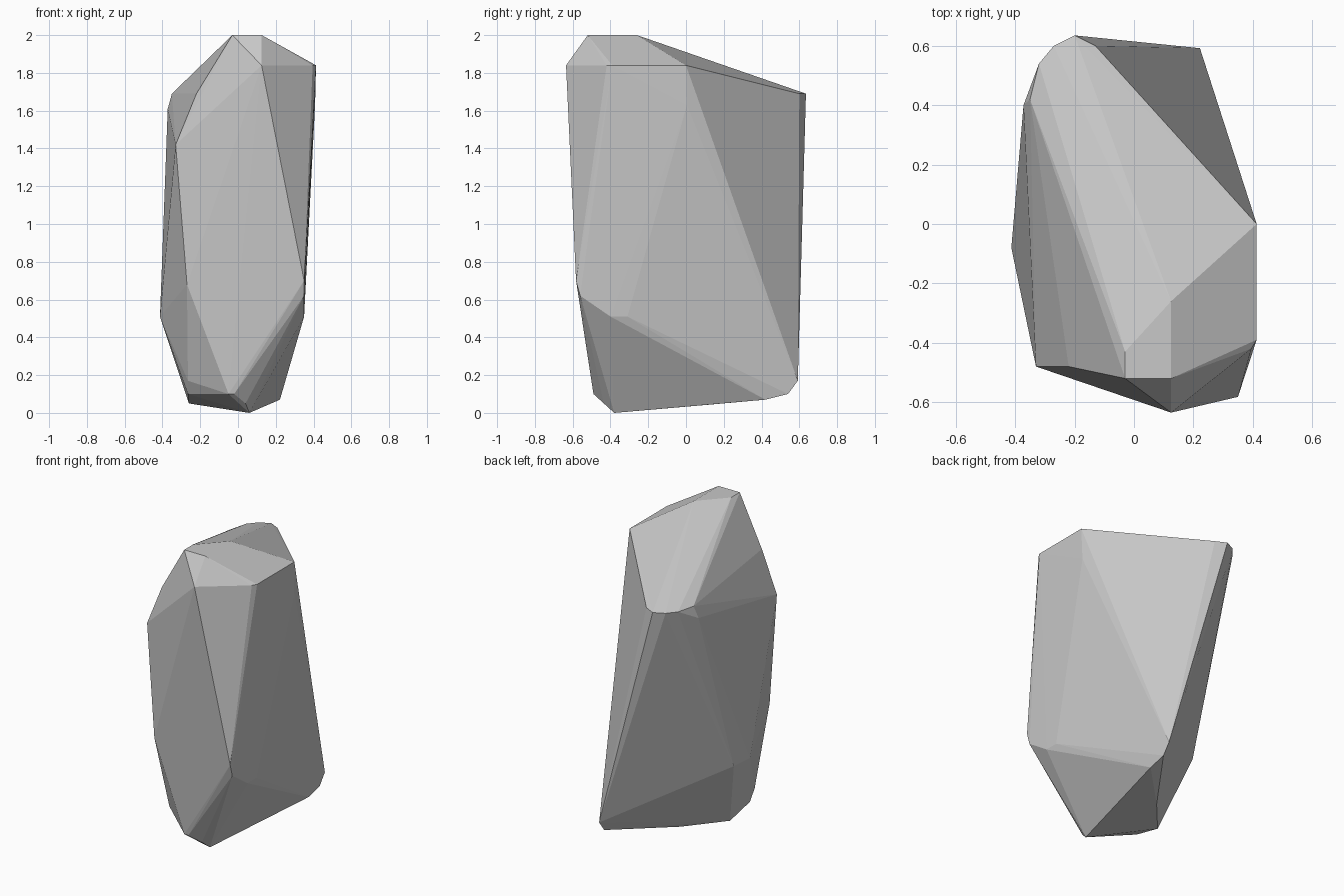
import bpy
import bmesh

# Corner points of the faceted boulder, grouped by region
CROWN = [(-0.03, -0.52, 2.0), (-0.03, -0.43, 2.0), (0.125, -0.52, 2.0), (0.125, -0.26, 2.0)]
SHOULDER = [(0.413, 0.0, 1.84), (0.408, 0.005, 1.63), (0.413, -0.39, 1.84),
            (0.395, -0.42, 1.84), (0.125, -0.635, 1.84),
            (-0.22, -0.48, 1.69), (-0.33, -0.48, 1.42)]
BACK_RIDGE = [(-0.13, 0.60, 1.69), (-0.20, 0.635, 1.69), (-0.27, 0.60, 1.69),
              (-0.32, 0.54, 1.69), (-0.35, 0.42, 1.69), (-0.372, 0.40, 1.61)]
WAIST = [(0.35, -0.582, 0.70), (0.35, -0.56, 0.62), (0.35, -0.40, 0.51),
         (0.35, -0.31, 0.51), (-0.27, -0.49, 0.68),
         (-0.413, -0.08, 0.51), (-0.40, 0.07, 0.51)]
FOOT = [(0.222, 0.592, 0.17), (0.222, 0.54, 0.10), (0.222, 0.42, 0.07), (0.06, -0.38, 0.0),
        (0.04, -0.435, 0.05), (-0.02, -0.49, 0.10), (-0.05, -0.49, 0.10),
        (-0.265, -0.34, 0.17), (-0.265, -0.29, 0.10), (-0.26, -0.09, 0.05),
        (-0.06, 0.14, 0.045)]

# Wrap the corners in a convex shell
bm = bmesh.new()
for co in CROWN + SHOULDER + BACK_RIDGE + WAIST + FOOT:
    bm.verts.new(co)
bmesh.ops.convex_hull(bm, input=bm.verts[:])
loose = [v for v in bm.verts if not v.link_faces]
bmesh.ops.delete(bm, geom=loose, context='VERTS')
bmesh.ops.recalc_face_normals(bm, faces=bm.faces[:])

mesh = bpy.data.meshes.new("boulder")
bm.to_mesh(mesh)
bm.free()
boulder = bpy.data.objects.new("boulder", mesh)
bpy.context.collection.objects.link(boulder)

# Plain grey stone
stone = bpy.data.materials.new("grey_stone")
stone.diffuse_color = (0.58, 0.58, 0.58, 1.0)
mesh.materials.append(stone)
